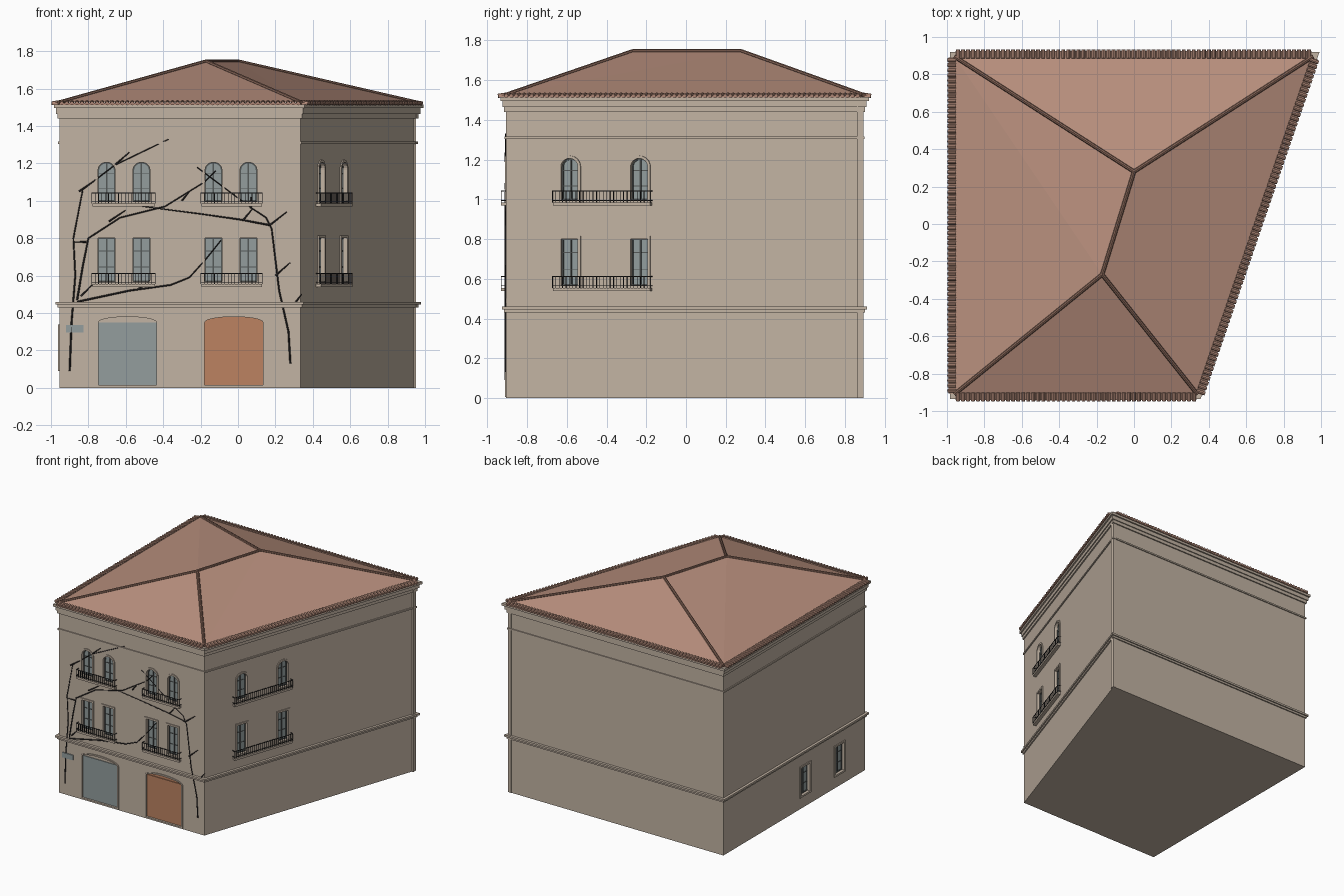
import bpy, bmesh, math
from mathutils import Matrix, Vector

cube = bpy.data.objects.get("Cube")
if cube:
    bpy.data.objects.remove(cube, do_unlink=True)


def material(name, *srgb):
    linear = [((c / 255 + 0.055) / 1.055) ** 2.4 for c in srgb] + [1]
    mat = bpy.data.materials.new(name)
    mat.use_nodes = True
    mat.diffuse_color = linear
    mat.node_tree.nodes["Principled BSDF"].inputs["Base Color"].default_value = linear
    return mat


plaster = material("plaster", 194, 179, 163)
terracotta = material("terracotta", 184, 143, 125)
ridge_clay = material("ridge clay", 135, 102, 88)
glass = material("blue grey", 147, 158, 158)
orange = material("orange wood", 188, 130, 97)
iron = material("dark iron", 48, 47, 47)
bark = material("dark bark", 45, 42, 42)
sash = material("dark sash", 84, 88, 87)

parts = {}


def mesh_of(part, mat):
    if part not in parts:
        parts[part] = (bmesh.new(), mat)
    return parts[part][0]


def loft(part, mat, loops, matrix, caps=True):
    """Join matching closed loops of points, with optional end caps."""
    bm = mesh_of(part, mat)
    rows = [[bm.verts.new(matrix @ Vector(p)) for p in loop] for loop in loops]
    for a, b in zip(rows, rows[1:]):
        for i in range(len(a)):
            j = (i + 1) % len(a)
            bm.faces.new((a[i], a[j], b[j], b[i]))
    if caps:
        bm.faces.new(rows[0])
        bm.faces.new(rows[-1])


def panel(part, mat, profile, y0, y1, matrix):
    loft(part, mat, [[(s, y, z) for s, z in profile] for y in (y0, y1)], matrix)


def box(part, mat, s0, s1, y0, y1, z0, z1, matrix):
    panel(part, mat, [(s0, z0), (s1, z0), (s1, z1), (s0, z1)], y0, y1, matrix)


def ring(part, mat, outer, inner, y0, y1, matrix):
    order = [(outer, y1), (outer, y0), (inner, y0), (inner, y1), (outer, y1)]
    loft(part, mat, [[(s, y, z) for s, z in p] for p, y in order], matrix, False)


def opening(s, w, z0, z1, rise, inset=0):
    """Outline of a rectangular or arched opening."""
    h, low, high = w / 2 - inset, z0 + inset, z1 - inset
    base = [(s - h, low), (s + h, low)]
    if not rise:
        return base + [(s + h, high), (s - h, high)]
    rise = max(rise - inset, 0.02)
    arc = [math.pi * i / 12 for i in range(13)]
    return base + [(s + h * math.cos(a), high - rise + rise * math.sin(a)) for a in arc]


# Footprint and wall frames: local x along the wall, local y into the building
corners = [Vector(p) for p in ((-.955, -.905), (.335, -.905), (.95, .89), (-.955, .89))]
world = Matrix()


def wall_frame(i):
    a, b = corners[i], corners[(i + 1) % 4]
    d = b - a
    turn = Matrix.Rotation(math.atan2(d.y, d.x), 4, "Z")
    return Matrix.Translation((a.x, a.y, 0)) @ turn, d.length


def footprint(offset, z):
    loop = []
    for i, c in enumerate(corners):
        e0 = (c - corners[i - 1]).normalized()
        e1 = (corners[(i + 1) % 4] - c).normalized()
        n0, n1 = Vector((e0.y, -e0.x)), Vector((e1.y, -e1.x))
        p = c + (n0 + n1) * offset / (1 + n0.dot(n1))
        loop.append((p.x, p.y, z))
    return loop


def band(part, mat, z0, z1, offset):
    loft(part, mat, [footprint(offset, z0), footprint(offset, z1)], world)


EAVE = 1.525
band("walls", plaster, 0, EAVE - .005, 0)

# String courses and stepped cornice
for z0, z1, d in ((.43, .445, .01), (.445, .46, .02), (1.305, 1.317, .008),
                  (1.44, 1.465, .01), (1.465, 1.495, .018), (1.495, 1.515, .03)):
    band("cornices", plaster, z0, z1, d)
box("corner_strip", plaster, .925, .953, .86, .893, 0, 1.5, world)


# Windows
def window(s, z0, z1, rise, m, w=.118):
    outer = opening(s, w, z0, z1, rise)
    inner = opening(s, w, z0, z1, rise, .014)
    ring("window_surrounds", plaster, outer, inner, -.007, .003, m)
    panel("cutter", plaster, inner, -.02, .03, m)
    panel("window_glass", glass, inner, .022, .029, m)
    ring("window_sashes", sash, inner, opening(s, w, z0, z1, rise, .02), .015, .023, m)
    box("window_sashes", sash, s - .004, s + .004, .016, .023, z0 + .016, z1 - .016, m)
    for t in (.35, .68):
        z = z0 + (z1 - z0) * t
        box("window_sashes", sash, s - w / 2 + .016, s + w / 2 - .016,
            .018, .023, z - .002, z + .002, m)


# Balconies
def balcony(s0, s1, z, m):
    out = -.027
    box("balcony_slabs", plaster, s0 + .004, s1 - .004, out, .001, z - .016, z, m)
    for h in (.008, .055):
        box("balcony_rails", iron, s0, s1, out, out + .004, z + h, z + h + .004, m)
        for s in (s0, s1 - .004):
            box("balcony_rails", iron, s, s + .004, out, .001, z + h, z + h + .004, m)
    count = round((s1 - s0) / .018)
    for i in range(count + 1):
        s = s0 + (s1 - s0 - .003) * i / count
        box("balcony_rails", iron, s, s + .003, out, out + .003, z, z + .057, m)


front, front_len = wall_frame(0)
side, side_len = wall_frame(1)
left, left_len = wall_frame(3)
floors = ((.555, .815, 0), (.985, 1.22, .055))
layout = ((front, (.252, .439), (.172, .514)), (front, (.824, 1.011), (.755, 1.086)),
          (side, (.338, .709), (.253, .779)))
for m, centres, (s0, s1) in layout:
    for z0, z1, rise in floors:
        for s in centres:
            window(s, z0, z1, rise, m)
        balcony(s0, s1, z0, m)
for s in (1.034, 1.47):
    window(s, .09, .34, 0, left, .14)

# Garage doors, each with a curved head panel
for name, s, mat, head in (("blue_door", .364, glass, plaster),
                           ("orange_door", .933, orange, orange)):
    shape = (s, .336, .004, .392, .042)
    inner = opening(*shape, .012)
    ring("door_surrounds", plaster, opening(*shape), inner, -.007, .003, front)
    panel("cutter", plaster, inner, -.02, .02, front)
    panel(name + "_head", head, inner, .014, .019, front)
    box(name, mat, s - .156, s + .156, .009, .016, .016, .35, front)
box("wall_plaque", glass, .035, .13, -.008, .001, .295, .335, front)

# Hipped roof
roof = mesh_of("roof", terracotta)
low = [roof.verts.new(p) for p in footprint(.005, EAVE)]
top = [roof.verts.new(p) for p in ((-.17, -.27, 1.745), (0, .28, 1.745))]
for f in ((low[0], low[1], top[0]), (low[1], low[2], top[1]), (low[1], top[1], top[0]),
          (low[2], low[3], top[1]), (low[3], low[0], top[0]), (low[3], top[0], top[1]),
          low[::-1]):
    roof.faces.new(f)


def rod(part, mat, a, b, radius, segments):
    d = b - a
    m = Matrix.Translation((a + b) / 2) @ d.to_track_quat("Z", "Y").to_matrix().to_4x4()
    bmesh.ops.create_cone(mesh_of(part, mat), cap_ends=True, segments=segments,
                          radius1=radius, radius2=radius, depth=d.length, matrix=m)


for a, b in ((low[0], top[0]), (low[1], top[0]), (low[2], top[1]),
             (low[3], top[1]), (top[0], top[1])):
    rod("ridge_caps", ridge_clay, a.co.copy(), b.co.copy(), .011, 8)

# Eave tiles along each wall
for i in range(4):
    m, length = wall_frame(i)
    box("eave_boards", terracotta, 0, length, -.036, .01, 1.512, 1.522, m)
    count = round(length / .027)
    for k in range(count):
        s = length * (k + .5) / count
        rod("eave_tiles", terracotta, m @ Vector((s, .004, 1.528)),
            m @ Vector((s, -.042, 1.521)), .0105, 8)

# Turn the collected parts into objects
objects = {}
for part, (bm, mat) in parts.items():
    bmesh.ops.recalc_face_normals(bm, faces=bm.faces)
    mesh = bpy.data.meshes.new(part)
    bm.to_mesh(mesh)
    bm.free()
    mesh.materials.append(mat)
    objects[part] = bpy.data.objects.new(part, mesh)
    bpy.context.collection.objects.link(objects[part])

# Cut the recesses into the walls
walls, cutter = objects["walls"], objects["cutter"]
cutter.hide_render = True
cut = walls.modifiers.new("recesses", "BOOLEAN")
cut.operation, cut.solver, cut.object = "DIFFERENCE", "EXACT", cutter
graph = bpy.context.evaluated_depsgraph_get()
carved = bpy.data.meshes.new_from_object(walls.evaluated_get(graph))
walls.modifiers.clear()
walls.data = carved
bpy.data.objects.remove(cutter, do_unlink=True)

# Climbing vines: trunks and side twigs on the front wall
vines = (
    ((-.9, .09), (-.89, .35), (-.87, .6), (-.88, .8), (-.83, 1.06), (-.66, 1.19), (-.37, 1.33)),
    ((-.86, .47), (-.83, .65), (-.8, .8), (-.63, .91), (-.39, .97), (-.18, 1.1), (-.12, 1.16)),
    ((-.86, .46), (-.58, .52), (-.36, .55), (-.26, .59), (-.17, .69), (-.09, .79)),
    ((.28, .13), (.27, .3), (.22, .52), (.18, .85), (.15, .91), (.06, .97), (-.22, 1.18)),
    ((.17, .87), (.01, .9), (-.2, .93), (-.51, .97)),
    ((-.85, 1.05), (-.78, 1.1)), ((-.66, 1.19), (-.58, 1.26)), ((-.81, .78), (-.88, .78)),
    ((-.69, .89), (-.6, .95)), ((-.84, .49), (-.78, .55)), ((-.53, .53), (-.46, .58)),
    ((.2, .6), (.28, .67)), ((.17, .87), (.26, .94)), ((.31, .46), (.34, .5)),
    ((-.3, 1), (-.26, 1.05)), ((.07, .96), (.07, 1.02)), ((.03, .9), (.08, .96)))
curve = bpy.data.curves.new("vines", "CURVE")
curve.dimensions = "3D"
curve.bevel_depth, curve.bevel_resolution, curve.use_fill_caps = .005, 0, True
for path in vines:
    spline = curve.splines.new("POLY")
    spline.points.add(len(path) - 1)
    for i, (x, z) in enumerate(path):
        spline.points[i].co = (x, -.909, z, 1)
        spline.points[i].radius = 1 - .5 * i / (len(path) - 1)
curve.materials.append(bark)
bpy.context.collection.objects.link(bpy.data.objects.new("climbing_vines", curve))
